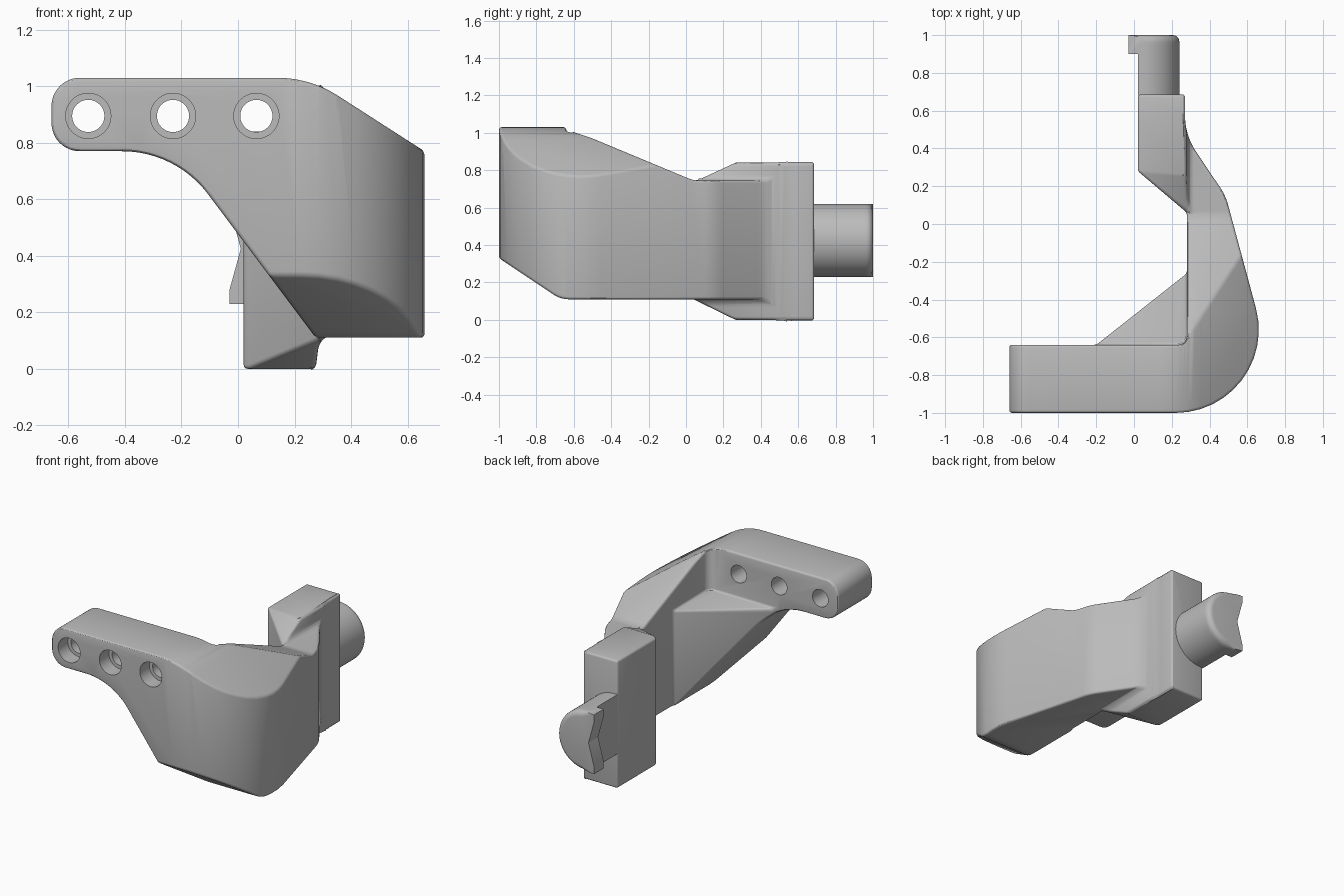
import bpy, bmesh, math
from mathutils import Vector

if "Cube" in bpy.data.objects:
    bpy.data.objects.remove(bpy.data.objects["Cube"])

metal = bpy.data.materials.new("plain_grey")
metal.use_nodes = True
GREY = (0.5, 0.5, 0.5, 1)
metal.diffuse_color = GREY
metal.node_tree.nodes["Principled BSDF"].inputs["Base Color"].default_value = GREY

# Which way each profile is placed in space
AXES = {
    "x": lambda a, b, d: (d, a, b),
    "y": lambda a, b, d: (a, d, b),
    "z": lambda a, b, d: (a, b, d),
}


def rounded(corners, steps=12):
    """Polygon corners (a, b, radius) -> outline with filleted corners."""
    out = []
    pts = [Vector(c[:2]) for c in corners]
    for i, p in enumerate(pts):
        r = corners[i][2] if len(corners[i]) > 2 else 0
        if not r:
            out.append(p)
            continue
        u = (pts[i - 1] - p).normalized()
        v = (pts[(i + 1) % len(pts)] - p).normalized()
        half = u.angle(v) / 2
        centre = p + (u + v).normalized() * r / math.sin(half)
        start = p + u * r / math.tan(half) - centre
        sweep = (p + v * r / math.tan(half) - centre).angle_signed(start)
        for k in range(steps + 1):
            t = sweep * k / steps
            c, s = math.cos(t), math.sin(t)
            out.append(centre + Vector((start.x * c - start.y * s, start.x * s + start.y * c)))
    return out


def prism(name, axis, corners, lo, hi):
    """Extrude a filleted outline along one axis."""
    bm = bmesh.new()
    outline = rounded(corners)
    rings = [[bm.verts.new(AXES[axis](p.x, p.y, d)) for p in outline] for d in (lo, hi)]
    bm.faces.new(rings[0])
    bm.faces.new(rings[1])
    n = len(outline)
    for i in range(n):
        j = (i + 1) % n
        bm.faces.new((rings[0][i], rings[0][j], rings[1][j], rings[1][i]))
    bmesh.ops.recalc_face_normals(bm, faces=bm.faces)
    mesh = bpy.data.meshes.new(name)
    bm.to_mesh(mesh)
    bm.free()
    mesh.materials.append(metal)
    ob = bpy.data.objects.new(name, mesh)
    bpy.context.collection.objects.link(ob)
    return ob


def apply(ob, mod):
    bpy.context.view_layer.objects.active = ob
    bpy.ops.object.modifier_apply(modifier=mod.name)


def combine(ob, other, operation):
    mod = ob.modifiers.new("boolean", "BOOLEAN")
    mod.solver = "EXACT"
    mod.operation = operation
    mod.object = other
    apply(ob, mod)
    bpy.data.objects.remove(other)


def soften(ob, width):
    mod = ob.modifiers.new("bevel", "BEVEL")
    mod.width = width
    mod.segments = 3
    mod.limit_method = "ANGLE"
    mod.angle_limit = math.radians(32)
    mod.use_clamp_overlap = False
    apply(ob, mod)


def smooth(ob):
    bpy.ops.object.select_all(action="DESELECT")
    ob.select_set(True)
    bpy.context.view_layer.objects.active = ob
    bpy.ops.object.shade_smooth_by_angle(angle=math.radians(30))


# Arm and wall: front outline crossed with side outline
bracket = prism("bracket", "y", [
    (-0.66, 0.77, 0.1), (-0.66, 1.03, 0.1), (0.255, 1.03, 0.4), (0.8, 0.68),
    (0.8, -0.05), (0.395, -0.05), (-0.22, 0.77, 0.38)], -1.2, 0.9)
side = prism("side", "x", [
    (-1.1, 1.1), (-0.62, 1.1), (-0.62, 1.01), (-0.5, 0.97, 0.3), (0.04, 0.745, 0.15),
    (0.8, 0.745), (0.8, 0.11), (-0.67, 0.11, 0.15), (-1.1, 0.397)], -1, 1)
combine(bracket, side, "INTERSECT")

# Mounting block with flared flanks
block = prism("block", "y", [
    (-0.1, 0), (0.275, 0, 0.02), (0.29, 0.12, 0.06), (0.7, 0.12),
    (0.7, 0.73), (0.29, 0.73, 0.06), (0.275, 0.84, 0.02), (-0.1, 0.84)], -0.2, 0.9)
block_side = prism("block_side", "x", [
    (0.8, 0), (0.265, 0), (0.05, 0.105), (0.0, 0.13), (0.0, 0.71),
    (0.07, 0.75), (0.265, 0.84), (0.8, 0.84)], -1, 1)
combine(block, block_side, "INTERSECT")
combine(bracket, block, "UNION")

# Plan outline, with the corner gusset, trims everything
plan = prism("plan", "z", [
    (-0.66, -1), (0.795, -1, 0.44), (0.485, 0.15, 0.3), (0.27, 0.47, 0.35),
    (0.27, 0.685), (0.02, 0.685), (0.02, 0.28), (0.28, 0.06),
    (0.28, -0.64, 0.05), (-0.66, -0.64)], -0.3, 1.3)
gusset = prism("gusset", "z", [(0.32, -0.23), (-0.263, -0.69), (0.32, -0.69)], -0.2, 0.74)
combine(plan, gusset, "UNION")
combine(bracket, plan, "INTERSECT")
soften(bracket, 0.014)

# Counterbored bolt holes
for x in (-0.53, -0.23, 0.065):
    for radius, lo, hi in ((0.08, -1.1, -0.9), (0.057, -1.05, -0.5)):
        bpy.ops.mesh.primitive_cylinder_add(
            vertices=48, radius=radius, depth=hi - lo,
            location=(x, (lo + hi) / 2, 0.895), rotation=(math.pi / 2, 0, 0))
        combine(bracket, bpy.context.object, "DIFFERENCE")
smooth(bracket)

# Latch pin with a notched hooked head
PIN_Z, PIN_R = 0.425, 0.195
bow = [(0.045 + PIN_R * math.cos(a), PIN_Z + PIN_R * math.sin(a))
       for a in (math.pi * (k / 32 - 0.5) for k in range(33))]
pin = prism("latch_pin", "y",
            bow + [(0.02, PIN_Z + PIN_R), (0.02, PIN_Z - PIN_R)], 0.68, 0.95)
head = prism("latch_head", "y", bow + [
    (-0.03, PIN_Z + PIN_R), (-0.03, 0.57), (0.01, PIN_Z), (-0.03, 0.28),
    (-0.03, PIN_Z - PIN_R)], 0.9, 1)
# Round the outer rim of the head
bm = bmesh.new()
bm.from_mesh(head.data)
rim = [e for e in bm.edges if all(v.co.y > 0.99 and v.co.x > 0.04 for v in e.verts)]
bmesh.ops.bevel(bm, geom=rim, offset=0.035, segments=5, affect="EDGES", profile=0.5)
bm.to_mesh(head.data)
bm.free()
combine(pin, head, "UNION")
smooth(pin)
